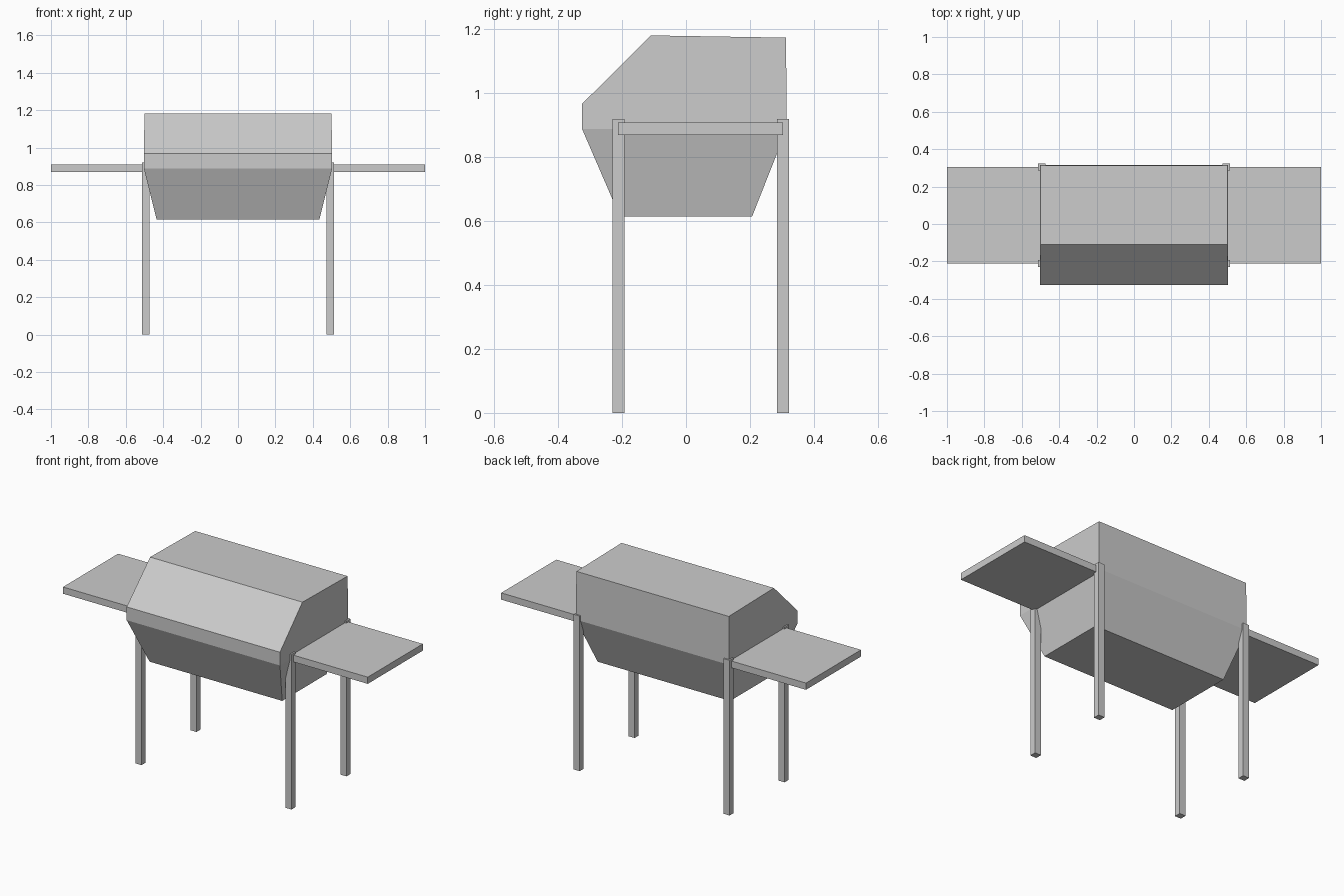
import bpy
import bmesh

cube = bpy.data.objects.get("Cube")
if cube:
    bpy.data.objects.remove(cube, do_unlink=True)

grey = bpy.data.materials.new("plain grey")
grey.use_nodes = True
colour = (0.6, 0.6, 0.6, 1)
grey.diffuse_color = colour
grey.node_tree.nodes["Principled BSDF"].inputs["Base Color"].default_value = colour


def finish(name, bm):
    bmesh.ops.recalc_face_normals(bm, faces=bm.faces)
    mesh = bpy.data.meshes.new(name)
    bm.to_mesh(mesh)
    bm.free()
    mesh.materials.append(grey)
    obj = bpy.data.objects.new(name, mesh)
    bpy.context.collection.objects.link(obj)


def box(name, low, high):
    bm = bmesh.new()
    bmesh.ops.create_cube(bm, size=1)
    for v in bm.verts:
        v.co = [a + (b - a) * (c + 0.5) for a, b, c in zip(low, high, v.co)]
    finish(name, bm)


def shell(name, profile):
    """Span a side profile of (half width, y, z) points across the model."""
    bm = bmesh.new()
    left = [bm.verts.new((w, y, z)) for w, y, z in profile]
    right = [bm.verts.new((-w, y, z)) for w, y, z in profile]
    bm.faces.new(left)
    bm.faces.new(right)
    for i in range(len(profile)):
        bm.faces.new((left[i - 1], left[i], right[i], right[i - 1]))
    finish(name, bm)


# Angular lid and tapered bowl share the rim
rim_front, rim_back = (0.503, -0.325, 0.888), (0.503, 0.315, 0.888)
shell("lid", [rim_front, (0.503, -0.325, 0.967), (0.5, -0.11, 1.181),
              (0.5, 0.313, 1.174), rim_back])
shell("bowl", [rim_front, rim_back, (0.435, 0.207, 0.615), (0.435, -0.207, 0.615)])

# Legs and side shelves
for side, s in (("left", 1), ("right", -1)):
    for end, y in (("front", -0.211), ("back", 0.304)):
        box(f"{side}_{end}_leg", (s * 0.492 - 0.02, y - 0.019, 0),
            (s * 0.492 + 0.02, y + 0.019, 0.92))
    inner, outer = sorted((s * 0.5, s))
    box(f"{side}_shelf", (inner, -0.212, 0.869), (outer, 0.304, 0.909))
